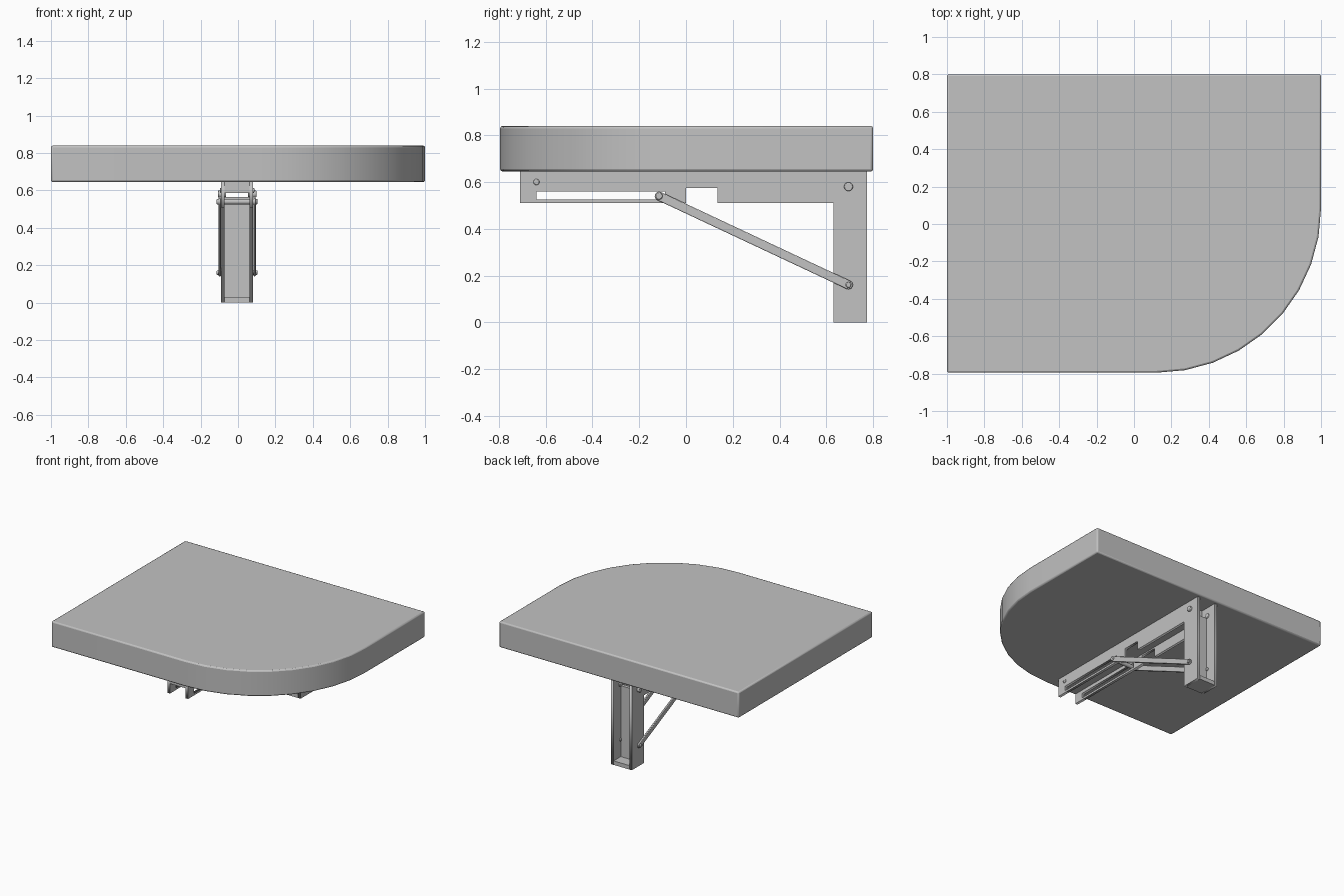
import bpy, bmesh, math
from mathutils import Matrix, Vector

cube = bpy.data.objects.get("Cube")
if cube:
    bpy.data.objects.remove(cube, do_unlink=True)

GREY = (0.54, 0.54, 0.54, 1)
mat = bpy.data.materials.new("plain grey")
mat.use_nodes = True
mat.diffuse_color = GREY
mat.node_tree.nodes["Principled BSDF"].inputs["Base Color"].default_value = GREY

CX = -0.005      # centre line of the bracket
HALF = 0.086     # half width of the bracket
WALL = 0.02      # sheet thickness


def finish(name, bm, bevel=0, smooth=False):
    bmesh.ops.recalc_face_normals(bm, faces=bm.faces)
    me = bpy.data.meshes.new(name)
    bm.to_mesh(me)
    bm.free()
    me.materials.append(mat)
    ob = bpy.data.objects.new(name, me)
    bpy.context.collection.objects.link(ob)
    if bevel:
        mod = ob.modifiers.new("soft_edges", 'BEVEL')
        mod.width, mod.segments = bevel, 2
        mod.limit_method, mod.angle_limit = 'ANGLE', math.radians(40)
    if smooth:
        bpy.ops.object.select_all(action='DESELECT')
        ob.select_set(True)
        bpy.context.view_layer.objects.active = ob
        bpy.ops.object.shade_smooth_by_angle(angle=math.radians(35))
    return ob


def box(name, low, high):
    bm = bmesh.new()
    low, high = Vector(low), Vector(high)
    bmesh.ops.create_cube(bm, size=1, matrix=Matrix.Translation((low + high) / 2)
                          @ Matrix.Diagonal((*(high - low), 1)))
    return finish(name, bm)


def prism(name, points, offset, **look):
    """Extrude a closed outline of 3D points along an offset."""
    bm = bmesh.new()
    face = bm.faces.new([bm.verts.new(p) for p in points])
    out = bmesh.ops.extrude_face_region(bm, geom=[face], use_keep_orig=True)
    verts = [v for v in out["geom"] if isinstance(v, bmesh.types.BMVert)]
    bmesh.ops.translate(bm, verts=verts, vec=offset)
    return finish(name, bm, **look)


def plate(name, outlines, x0, x1):
    """Side plate in the y-z plane; later outlines become holes."""
    cu = bpy.data.curves.new(name, 'CURVE')
    cu.dimensions, cu.fill_mode = '2D', 'BOTH'
    cu.extrude = abs(x1 - x0) / 2
    for pts in outlines:
        sp = cu.splines.new('POLY')
        sp.points.add(len(pts) - 1)
        for p, (y, z) in zip(sp.points, pts):
            p.co = (y, z, 0, 1)
        sp.use_cyclic_u = True
    tmp = bpy.data.objects.new("outline", cu)
    bpy.context.collection.objects.link(tmp)
    bpy.context.view_layer.update()
    me = tmp.evaluated_get(bpy.context.evaluated_depsgraph_get()).to_mesh()
    bm = bmesh.new()
    bm.from_mesh(me)
    bpy.data.objects.remove(tmp, do_unlink=True)
    bmesh.ops.remove_doubles(bm, verts=bm.verts, dist=1e-5)
    turn = Matrix(((0, 0, 1, (x0 + x1) / 2), (1, 0, 0, 0), (0, 1, 0, 0), (0, 0, 0, 1)))
    bm.transform(turn)
    return finish(name, bm)


def pin(name, y, z, r, x0, x1):
    bm = bmesh.new()
    bmesh.ops.create_cone(bm, cap_ends=True, segments=20, radius1=r, radius2=r,
                          depth=abs(x1 - x0),
                          matrix=Matrix.Translation(((x0 + x1) / 2, y, z))
                          @ Matrix.Rotation(math.pi / 2, 4, 'Y'))
    return finish(name, bm, bevel=0.004, smooth=True)


# Table top with one large rounded corner
BOTTOM, TOP, R = 0.645, 0.84, 0.88
corner = [(1 - R + R * math.sin(math.radians(a)), -0.795 + R - R * math.cos(math.radians(a)), BOTTOM)
          for a in range(0, 91, 10)]
prism("table_top", [(-1, -0.795, BOTTOM)] + corner + [(1, 0.8, BOTTOM), (-1, 0.8, BOTTOM)],
      (0, 0, TOP - BOTTOM), bevel=0.01, smooth=True)

# Side plates: slotted rail and post in one piece
side = [(-0.71, 0.51), (0, 0.51), (0, 0.575), (0.135, 0.575), (0.135, 0.51),
        (0.63, 0.51), (0.63, 0), (0.775, 0), (0.775, BOTTOM), (-0.71, BOTTOM)]
slot = [(-0.64, 0.525), (-0.09, 0.525), (-0.09, 0.56), (-0.64, 0.56)]

# Folding arm outline with rounded ends
A, B, ARM_R = Vector((-0.115, 0.54)), Vector((0.695, 0.16)), 0.019
lean = math.atan2(B.y - A.y, B.x - A.x)
arm = []
for end, start in ((B, -90), (A, 90)):
    for k in range(7):
        t = lean + math.radians(start + 30 * k)
        arm.append((end.x + ARM_R * math.cos(t), end.y + ARM_R * math.sin(t)))

for s, label in ((1, "left"), (-1, "right")):
    def at(d):
        return CX + s * d
    plate(label + "_side_plate", [side, slot], at(HALF - WALL), at(HALF))
    prism(label + "_folding_arm", [(at(HALF + 0.001), y, z) for y, z in arm],
          (s * 0.013, 0, 0), bevel=0.003, smooth=True)
    pin(label + "_arm_rivet", B.x, B.y, 0.012, at(HALF - WALL - 0.008), at(0.109))
    pin(label + "_hinge_rivet", 0.695, 0.58, 0.019, at(HALF - WALL - 0.008), at(0.103))
    pin(label + "_front_rivet", -0.64, 0.6, 0.013, at(HALF - WALL), at(0.092))

# Parts between the side plates
IN = HALF - WALL
box("rail_roof", (CX - IN, -0.71, 0.585), (CX + IN, 0.64, BOTTOM))
box("post_web", (CX - IN, 0.665, 0.03), (CX + IN, 0.69, 0.565))
box("post_foot", (CX - IN, 0.63, 0), (CX + IN, 0.775, 0.03))
pin("sliding_pin", A.x, A.y, 0.015, CX - 0.109, CX + 0.109)
